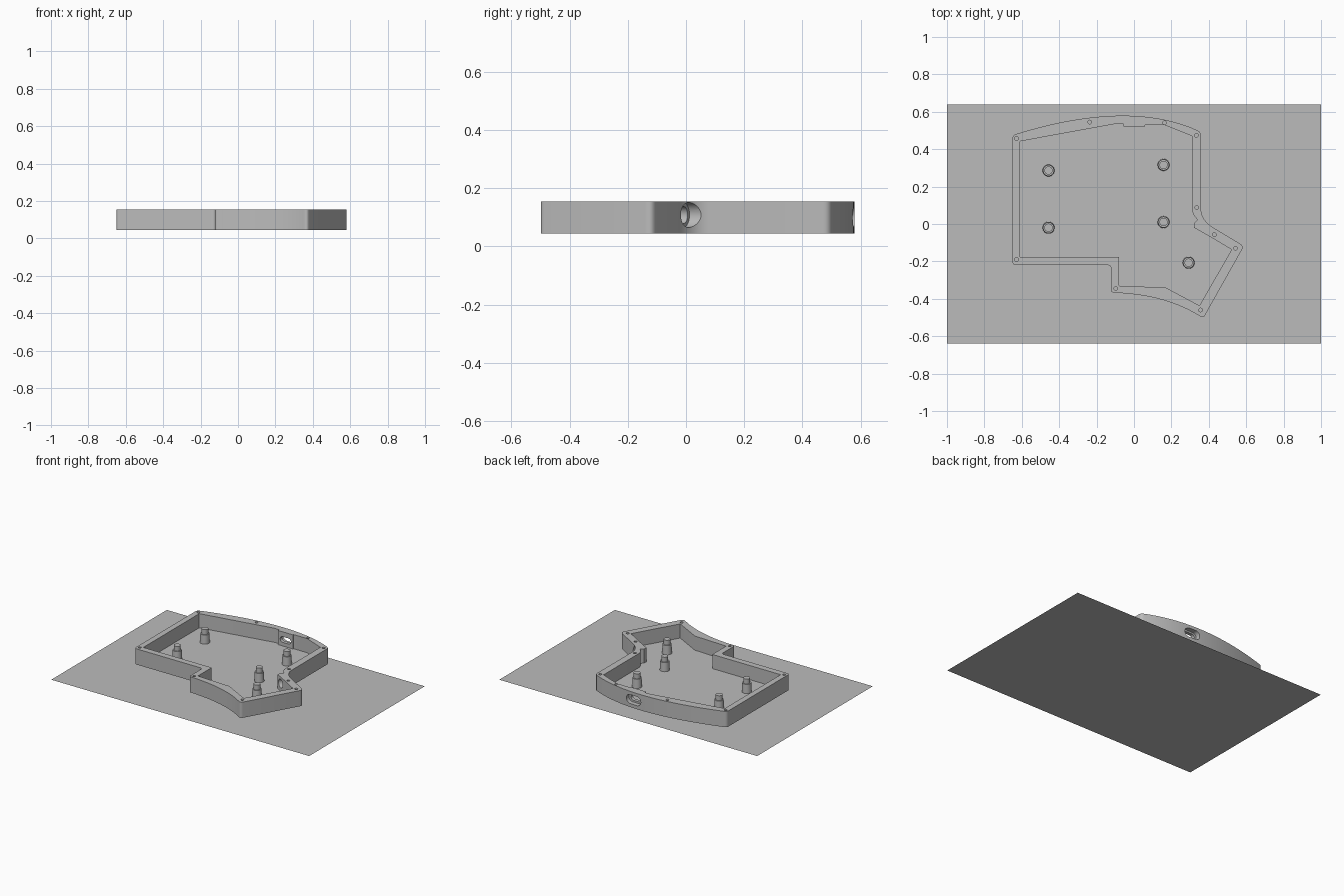
import bpy, bmesh, math
from mathutils import Vector, Matrix

cube = bpy.data.objects.get("Cube")
if cube:
    bpy.data.objects.remove(cube)

grey = bpy.data.materials.new("plain grey")
grey.use_nodes = True
grey.diffuse_color = (0.5, 0.5, 0.5, 1)
grey.node_tree.nodes["Principled BSDF"].inputs["Base Color"].default_value = (0.5, 0.5, 0.5, 1)

BOTTOM, FLOOR, TOP = 0.044, 0.055, 0.154


def bezier(a, c, b, n):
    a, c, b = Vector(a), Vector(c), Vector(b)
    return [a * (1 - t) ** 2 + c * 2 * t * (1 - t) + b * t * t
            for t in (i / n for i in range(n + 1))]


def fillet(corners):
    """Round each (point, radius) corner of a closed outline."""
    out = []
    for i, (p, r) in enumerate(corners):
        p = Vector(p)
        if not r:
            out.append(p)
            continue
        before = Vector(corners[i - 1][0]) - p
        after = Vector(corners[(i + 1) % len(corners)][0]) - p
        out += bezier(p + before.normalized() * r, p, p + after.normalized() * r, 6)
    return out


def make_object(name, bm):
    bmesh.ops.recalc_face_normals(bm, faces=bm.faces)
    mesh = bpy.data.meshes.new(name)
    bm.to_mesh(mesh)
    bm.free()
    mesh.materials.append(grey)
    obj = bpy.data.objects.new(name, mesh)
    bpy.context.collection.objects.link(obj)
    return obj


def prism(name, points, z0, z1, matrix=Matrix()):
    bm = bmesh.new()
    face = bm.faces.new([bm.verts.new((p[0], p[1], z0)) for p in points])
    ext = bmesh.ops.extrude_face_region(bm, geom=[face])["geom"]
    tops = [v for v in ext if isinstance(v, bmesh.types.BMVert)]
    bmesh.ops.translate(bm, verts=tops, vec=(0, 0, z1 - z0))
    bm.transform(matrix)
    return make_object(name, bm)


def stadium(half_length, r, n=32):
    """Rounded slot outline; a circle when half_length equals r."""
    shift = half_length - r
    angles = [2 * math.pi * (i + 0.5) / n for i in range(n)]
    return [(r * math.cos(a) + math.copysign(shift, math.cos(a)), r * math.sin(a)) for a in angles]


def activate(obj):
    bpy.ops.object.select_all(action='DESELECT')
    obj.select_set(True)
    bpy.context.view_layer.objects.active = obj


def cut(body, cutter):
    activate(body)
    mod = body.modifiers.new("cut", 'BOOLEAN')
    mod.operation, mod.solver, mod.object = 'DIFFERENCE', 'EXACT', cutter
    cutter.hide_render = True
    bpy.ops.object.modifier_apply(modifier=mod.name)
    bpy.data.objects.remove(cutter)


def smooth(obj):
    activate(obj)
    bpy.ops.object.shade_smooth_by_angle(angle=math.radians(30))


# Ground sheet
bm = bmesh.new()
bm.faces.new([bm.verts.new((x, y, 0)) for x, y in
              ((-1, -0.64), (1, -0.64), (1, 0.64), (-1, 0.64))])
sheet = make_object("ground_sheet", bm)
sheet.data.polygons[0].use_smooth = False

# Case outline: bowed back, concave side notch, angled thumb wing
back = bezier((-0.65, 0.475), (-0.02, 0.675), (0.358, 0.492), 24)
notch = bezier((0.358, 0.08), (0.36, 0.02), (0.425, -0.02), 10)
thumb = bezier((0.37, -0.505), (0.18, -0.375), (-0.122, -0.367), 16)


def run(points, first=0, last=0):
    radii = [first] + [0] * (len(points) - 2) + [last]
    return list(zip(points, radii))


outline = fillet(run(back, 0.02, 0.02) + run(notch) + [((0.588, -0.118), 0.025)]
                 + run(thumb, 0.02, 0.015)
                 + [((-0.122, -0.22), 0.02), ((-0.65, -0.22), 0.02)])
case = prism("case", outline, BOTTOM, TOP)

# Hollow interior with flat pads behind the two ports
inside = [(-0.61, 0.442), (-0.09, 0.537), (-0.055, 0.535), (-0.055, 0.522), (0.06, 0.522),
          (0.06, 0.528), (0.165, 0.528), (0.31, 0.47), (0.31, 0.07), (0.322, 0.043),
          (0.34, 0.022), (0.322, 0.005), (0.322, -0.02), (0.41, -0.07), (0.522, -0.137),
          (0.35, -0.436), (0.17, -0.34), (-0.08, -0.33), (-0.08, -0.177), (-0.61, -0.177)]
cut(case, prism("hollow", inside, FLOOR, TOP + 0.1))

# Screw holes in the rim
for x, y in ((-0.628, 0.457), (-0.237, 0.545), (0.163, 0.541), (0.333, 0.474), (0.335, 0.088),
             (0.43, -0.057), (0.543, -0.13), (0.356, -0.46), (-0.098, -0.345), (-0.628, -0.19)):
    hole = prism("screw_hole", stadium(0.01, 0.01, 16), 0.09, TOP + 0.1,
                 Matrix.Translation((x, y, 0)))
    cut(case, hole)


def port(origin, angle, outer, inner):
    """Stepped opening through the wall, its axis pointing outward."""
    place = (Matrix.Translation(origin) @ Matrix.Rotation(angle, 4, 'Z')
             @ Matrix.Rotation(math.radians(-90), 4, 'X'))
    cut(case, prism("port_recess", stadium(*outer), -0.02, 0.1, place))
    cut(case, prism("port_opening", stadium(*inner), -0.1, 0.05, place))


port((0.003, 0.565, 0.1), 0, (0.058, 0.032), (0.042, 0.02))
port((0.387, 0.008, 0.108), math.radians(-30), (0.043, 0.043), (0.03, 0.03))
smooth(case)

# Stepped mounting posts
for i, (x, y) in enumerate(((-0.457, 0.286), (-0.457, -0.02), (0.158, 0.316),
                            (0.158, 0.01), (0.292, -0.207))):
    bm = bmesh.new()
    for r0, r1, z0, z1 in ((0.032, 0.029, FLOOR - 0.005, 0.118), (0.022, 0.022, 0.116, 0.152)):
        bmesh.ops.create_cone(bm, cap_ends=True, segments=32, radius1=r0, radius2=r1,
                              depth=z1 - z0, matrix=Matrix.Translation((x, y, (z0 + z1) / 2)))
    smooth(make_object(f"mounting_post_{i + 1}", bm))
